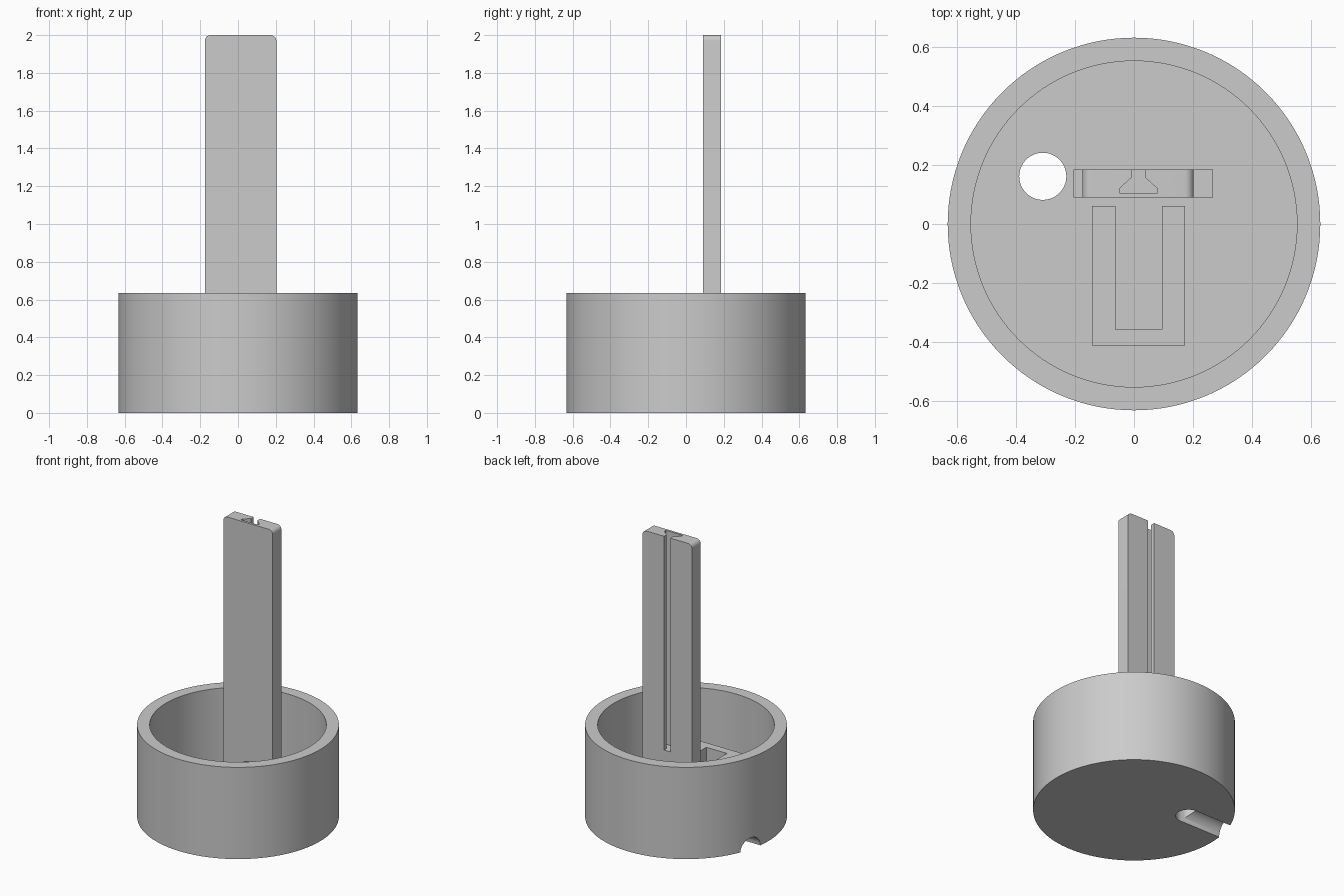
import bpy, bmesh, math
from mathutils import Matrix

cube = bpy.data.objects.get("Cube")
if cube:
    bpy.data.objects.remove(cube, do_unlink=True)

grey = bpy.data.materials.new("plain grey")
grey.use_nodes = True
COLOUR = (0.6, 0.6, 0.6, 1)
grey.diffuse_color = COLOUR
grey.node_tree.nodes["Principled BSDF"].inputs["Base Color"].default_value = COLOUR


def finish(name, bm):
    bmesh.ops.recalc_face_normals(bm, faces=bm.faces)
    mesh = bpy.data.meshes.new(name)
    bm.to_mesh(mesh)
    bm.free()
    mesh.materials.append(grey)
    obj = bpy.data.objects.new(name, mesh)
    bpy.context.collection.objects.link(obj)
    return obj


def box(name, x, y, z):
    bm = bmesh.new()
    bmesh.ops.create_cube(bm, size=1)
    for v in bm.verts:
        v.co = [a + (b - a) * (c + 0.5) for (a, b), c in zip((x, y, z), v.co)]
    return finish(name, bm)


def cylinder(name, r, centre, length, turn=None, sides=64):
    bm = bmesh.new()
    bmesh.ops.create_cone(bm, cap_ends=True, segments=sides, radius1=r, radius2=r, depth=length,
                          matrix=Matrix.Translation(centre) @ (turn or Matrix()))
    return finish(name, bm)


def prism(name, outline, z0, z1):
    bm = bmesh.new()
    face = bm.faces.new([bm.verts.new((x, y, z0)) for x, y in outline])
    top = bmesh.ops.extrude_face_region(bm, geom=[face])["geom"]
    bmesh.ops.translate(bm, vec=(0, 0, z1 - z0),
                        verts=[g for g in top if isinstance(g, bmesh.types.BMVert)])
    return finish(name, bm)


def cut(obj, *cutters):
    for c in cutters:
        mod = obj.modifiers.new("cut", 'BOOLEAN')
        mod.operation, mod.solver, mod.object = 'DIFFERENCE', 'EXACT', c
    bpy.context.view_layer.objects.active = obj
    for mod in list(obj.modifiers):
        bpy.ops.object.modifier_apply(modifier=mod.name)
    for c in cutters:
        bpy.data.objects.remove(c, do_unlink=True)


def smooth(obj):
    bpy.ops.object.select_all(action='DESELECT')
    obj.select_set(True)
    bpy.context.view_layer.objects.active = obj
    bpy.ops.object.shade_smooth_by_angle(angle=math.radians(30))


R, WALL, HEIGHT, FLOOR, MID = 0.633, 0.079, 0.635, 0.12, 0.015
HOLE = (-0.31, 0.162)
along_x = Matrix.Rotation(math.pi / 2, 4, 'Y')
along_y = Matrix.Rotation(math.pi / 2, 4, 'X')

# Round cup with a cable hole and an arched channel under its floor
cup = cylinder("cup", R, (0, 0, HEIGHT / 2), HEIGHT, sides=128)
cut(cup,
    cylinder("cavity", R - WALL, (0, 0, FLOOR + 0.5), 1, sides=128),
    cylinder("cable_hole", 0.08, (*HOLE, 0), 0.6),
    cylinder("cable_channel", 0.079, (HOLE[0] - 0.25, HOLE[1], 0), 0.5, along_x))

# Three-sided holder, open towards the post
holder = box("holder", (-0.142, 0.174), (-0.413, 0.062), (FLOOR - 0.01, 0.317))
cut(holder, box("holder_pocket", (-0.063, 0.095), (-0.358, 0.2), (FLOOR, 0.5)))

# Foot under the post
foot = box("post_foot", (-0.206, 0.268), (0.09, 0.185), (FLOOR - 0.01, 0.2))

# Upright post with rounded top corners
post = box("post", (-0.175, 0.203), (0.09, 0.185), (FLOOR, 2))
bm = bmesh.new()
bm.from_mesh(post.data)
corners = [e for e in bm.edges if all(v.co.z > 1.9 for v in e.verts)
           and abs(e.verts[0].co.y - e.verts[1].co.y) > 0.01]
bmesh.ops.bevel(bm, geom=corners, offset=0.03, segments=8, profile=0.5, affect='EDGES')
bm.to_mesh(post.data)
bm.free()

# Dovetail groove down the back, and a bore through the base of the post
half = [(0.024, 0.25), (0.024, 0.157), (0.065, 0.12), (0.065, 0.106)]
outline = [(MID + x, y) for x, y in half] + [(MID - x, y) for x, y in reversed(half)]
cut(post, prism("groove", outline, 0.52, 2.1),
    cylinder("bore", 0.064, (MID, 0.14, 0.285), 0.4, along_y))

for part in (cup, post):
    smooth(part)
